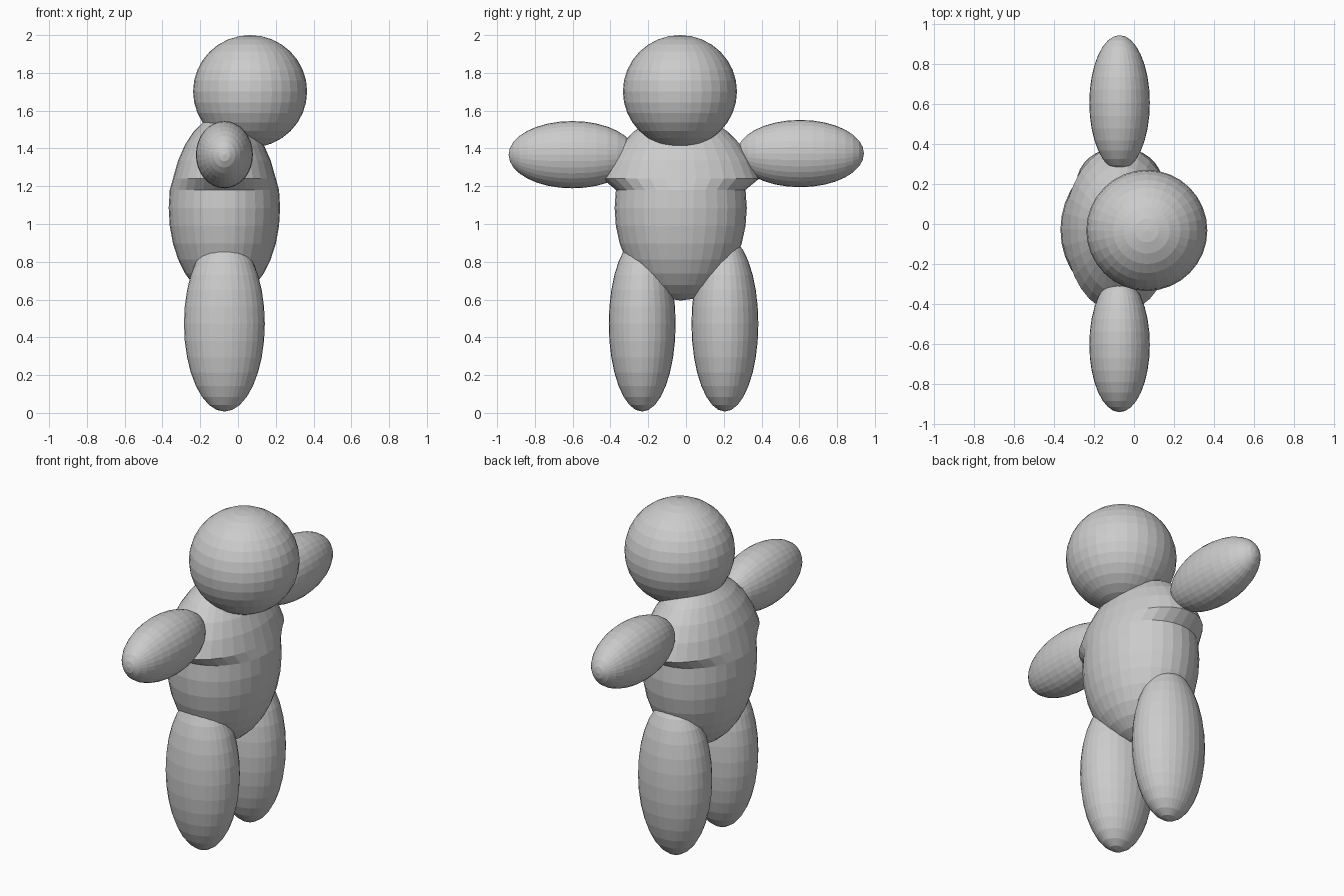
import bpy
import math

if "Cube" in bpy.data.objects:
    bpy.data.objects.remove(bpy.data.objects["Cube"])

grey = bpy.data.materials.new("plain grey")
grey.diffuse_color = (0.6, 0.6, 0.6, 1)
grey.use_nodes = True
grey.node_tree.nodes["Principled BSDF"].inputs["Base Color"].default_value = grey.diffuse_color


def ellipsoid(name, centre, radii, tilt=0.0):
    """Flat-faced sphere; radii are along its own axes, pole along local z."""
    bpy.ops.mesh.primitive_uv_sphere_add(segments=32, ring_count=16, radius=1,
                                         location=centre, rotation=(tilt, 0, 0))
    ob = bpy.context.object
    ob.name = name
    for v in ob.data.vertices:
        v.co = [c * r for c, r in zip(v.co, radii)]
    ob.data.materials.append(grey)
    return ob


# Head, set forward of the body
ellipsoid("head", (0.064, -0.032, 1.702), (0.302, 0.302, 0.298))

# Torso, with the upper rings widened into a shoulder cape
torso = ellipsoid("torso", (-0.072, -0.028, 1.085), (0.295, 0.35, 0.49))
for v in torso.data.vertices:
    if v.co.z > 0.12:
        v.co.y *= 1.283
        v.co.z = 0.155 + (v.co.z - 0.1875) * 1.13

# Arms reaching sideways, poles at the hands
for side, y, z in (("right", -0.602, 1.367), ("left", 0.605, 1.373)):
    ellipsoid(side + "_arm", (-0.072, y, z), (0.151, 0.178, 0.337), math.pi / 2)

# Legs
for side, y in (("right", -0.232), ("left", 0.206)):
    ellipsoid(side + "_leg", (-0.072, y, 0.472), (0.214, 0.177, 0.465))
